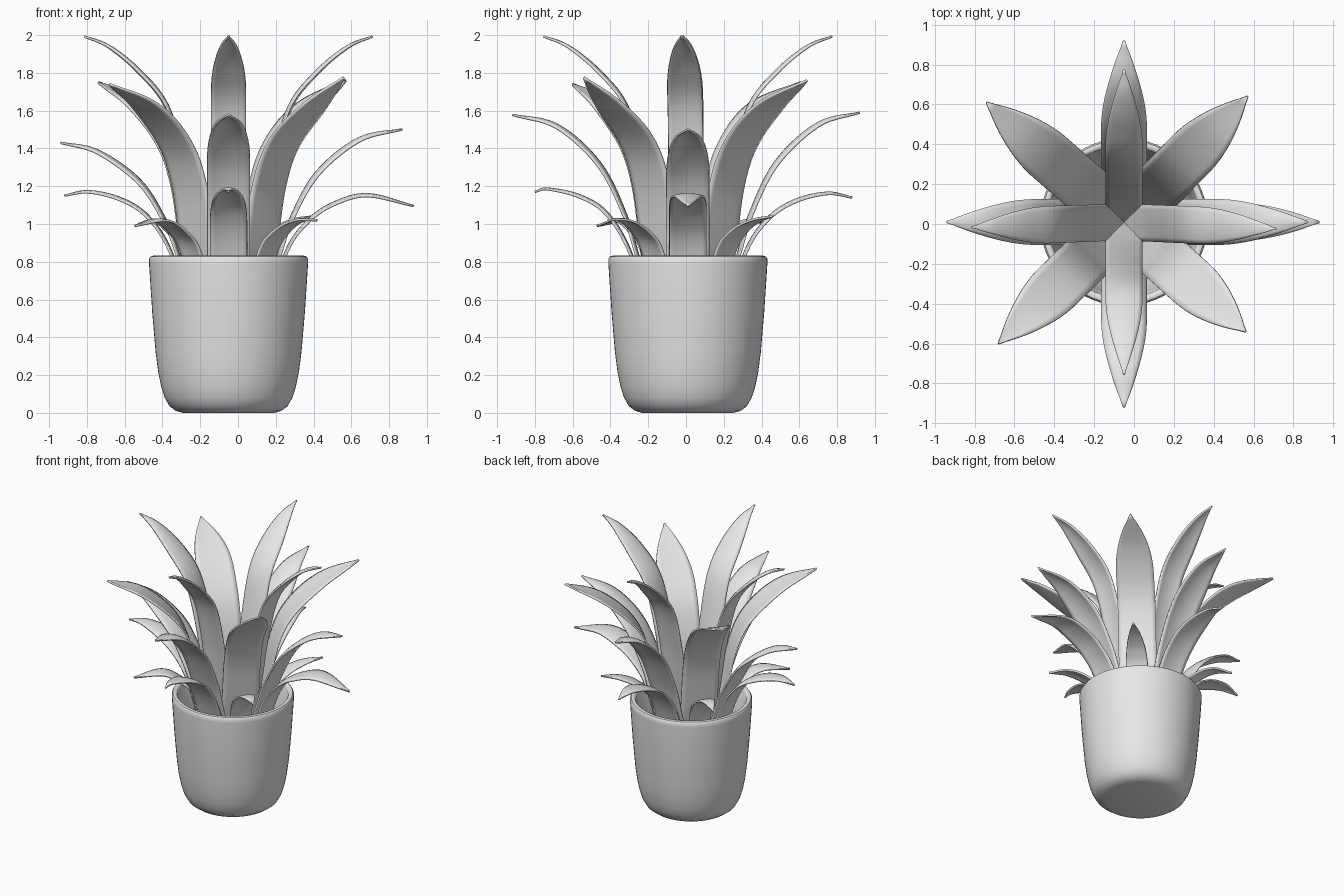
import bpy, bmesh, math
from mathutils import Vector

if "Cube" in bpy.data.objects:
    bpy.data.objects.remove(bpy.data.objects["Cube"], do_unlink=True)

CENTRE = Vector((-0.05, 0.01, 0))

grey = bpy.data.materials.new("plain_grey")
grey.use_nodes = True
grey.diffuse_color = (0.8, 0.8, 0.8, 1)
grey.node_tree.nodes["Principled BSDF"].inputs["Base Color"].default_value = (0.8, 0.8, 0.8, 1)


def finish(name, bm, angle):
    """Turn a bmesh into a smooth shaded object standing at the plant centre."""
    mesh = bpy.data.meshes.new(name)
    bm.to_mesh(mesh)
    bm.free()
    mesh.materials.append(grey)
    obj = bpy.data.objects.new(name, mesh)
    obj.location = CENTRE
    bpy.context.collection.objects.link(obj)
    bpy.ops.object.select_all(action="DESELECT")
    obj.select_set(True)
    bpy.context.view_layer.objects.active = obj
    bpy.ops.object.shade_smooth_by_angle(angle=math.radians(angle))
    return obj


def smooth_path(points, steps=7):
    """Catmull-Rom curve through the (radius, height) points."""
    p = [Vector(q) for q in points]
    p = [2 * p[0] - p[1]] + p + [2 * p[-1] - p[-2]]
    path = []
    for a, b, c, d in zip(p, p[1:], p[2:], p[3:]):
        for i in range(steps):
            t = i / steps
            path.append(0.5 * (2 * b + (c - a) * t + (2 * a - 5 * b + 4 * c - d) * t**2
                               + (3 * b - a - 3 * c + d) * t**3))
    return path + [p[-2]]


def leaf(name, points, angle, half_width, taper, arch, across=8):
    """Sweep a section, flat at the root and arched above, tapering to a pointed tip."""
    path = smooth_path(points)
    lengths = [0]
    for a, b in zip(path, path[1:]):
        lengths.append(lengths[-1] + (b - a).length)
    out = Vector((math.cos(angle), math.sin(angle), 0))
    side = Vector((-out.y, out.x, 0))
    up = Vector((0, 0, 1))
    bm = bmesh.new()
    rows = []
    for i, p in enumerate(path):
        d = (path[min(i + 1, len(path) - 1)] - path[max(i - 1, 0)]).normalized()
        normal = up * d.x - out * d.y
        u = max(0, 1 - (lengths[-1] - lengths[i]) / taper)
        w = max(half_width * (1 - u * u), 0.004)
        bulge = arch * w * lengths[i] / lengths[-1]
        rows.append([])
        for j in range(across + 1):
            v = 2 * j / across - 1
            rows[-1].append(bm.verts.new(out * p.x + up * p.y + side * v * w
                                         + normal * bulge * (0.5 - v * v)))
    for r, s in zip(rows, rows[1:]):
        for j in range(across):
            bm.faces.new((r[j], s[j], s[j + 1], r[j + 1]))
    bmesh.ops.recalc_face_normals(bm, faces=bm.faces)
    obj = finish(name, bm, 60)
    solid = obj.modifiers.new("thickness", "SOLIDIFY")
    solid.thickness = 0.012
    solid.offset = 0


# Pot: a hollow rounded cup
profile = [(0, 0), (0.24, 0), (0.278, 0.01), (0.312, 0.035), (0.338, 0.08), (0.357, 0.14), (0.373, 0.22),
           (0.386, 0.32), (0.404, 0.53), (0.421, 0.79), (0.421, 0.815), (0.413, 0.828), (0.4, 0.832),
           (0.388, 0.828), (0.38, 0.815), (0.363, 0.53), (0.335, 0.25), (0.28, 0.1), (0.2, 0.06), (0, 0.06)]
bm = bmesh.new()
ring = [bm.verts.new((r, 0, z)) for r, z in profile]
edges = [bm.edges.new(pair) for pair in zip(ring, ring[1:])]
bmesh.ops.spin(bm, geom=ring + edges, cent=(0, 0, 0), axis=(0, 0, 1), angle=2 * math.pi, steps=64)
bmesh.ops.remove_doubles(bm, verts=bm.verts, dist=0.0005)
bmesh.ops.recalc_face_normals(bm, faces=bm.faces)
finish("pot", bm, 40)

# Paths of each kind of leaf, without the tip: (radius, height)
tall = [(-0.005, 0.12), (0.1, 0.5), (0.17, 0.9), (0.235, 1.3), (0.325, 1.62), (0.475, 1.81), (0.635, 1.94)]
middle = [(0.04, 0.12), (0.17, 0.5), (0.27, 0.84), (0.336, 1.01), (0.47, 1.22), (0.69, 1.38)]
low = [(0.06, 0.12), (0.19, 0.5), (0.31, 0.86), (0.43, 1.04), (0.57, 1.13), (0.74, 1.17)]
broad = [(0.03, 0.12), (0.13, 0.45), (0.22, 0.84), (0.29, 1.2), (0.4, 1.43), (0.62, 1.63)]
small = [(0.05, 0.12), (0.17, 0.5), (0.27, 0.84), (0.37, 0.96), (0.5, 1.02)]

# Straight leaves: direction, turn of the tall leaf, middle height factor and tip, low tip
straight = [("left", 0, -2.5, 1.12, 0.92, (0.98, 1.095), -0.018),
            ("back", 90, 0, 1.27, 0.91, (0.87, 1.14), -0.008),
            ("right", 180, 2, 1.0, 0.89, (0.87, 1.15), 0),
            ("front", 270, 0, 1.25, 0.93, (0.81, 1.17), 0.015)]
for name, degrees, turn, lift, reach, low_tip, low_lift in straight:
    a = math.radians(degrees)
    leaf("tall_leaf_" + name, tall + [(0.765, 1.993)], a + math.radians(turn), 0.092, 0.5, 0.2)
    raised = [(r, z if z < 0.84 else 0.84 + (z - 0.84) * lift) for r, z in middle + [(reach, 1.43)]]
    leaf("middle_leaf_" + name, raised, a, 0.113, 0.52, 0.25)
    lower = [(r, z + low_lift if r > 0.4 else z) for r, z in low]
    leaf("low_leaf_" + name, lower + [low_tip], a, 0.098, 0.48, 0.18)

# Diagonal leaves: a broad one with a small one beneath it
diagonal = [("back_left", (0.62, 0.63), 1.76, (0.63, 1.04)),
            ("back_right", (-0.69, 0.6), 1.75, (0.63, 1.0)),
            ("front_right", (-0.63, -0.61), 1.74, (0.69, 0.99)),
            ("front_left", (0.61, -0.55), 1.775, (0.63, 1.02))]
for name, tip, height, small_tip in diagonal:
    a = math.atan2(tip[1], tip[0])
    leaf("broad_leaf_" + name, broad + [(math.hypot(*tip), height)], a, 0.13, 0.47, -0.05)
    leaf("small_leaf_" + name, small + [small_tip], a, 0.075, 0.4, 0.15)
